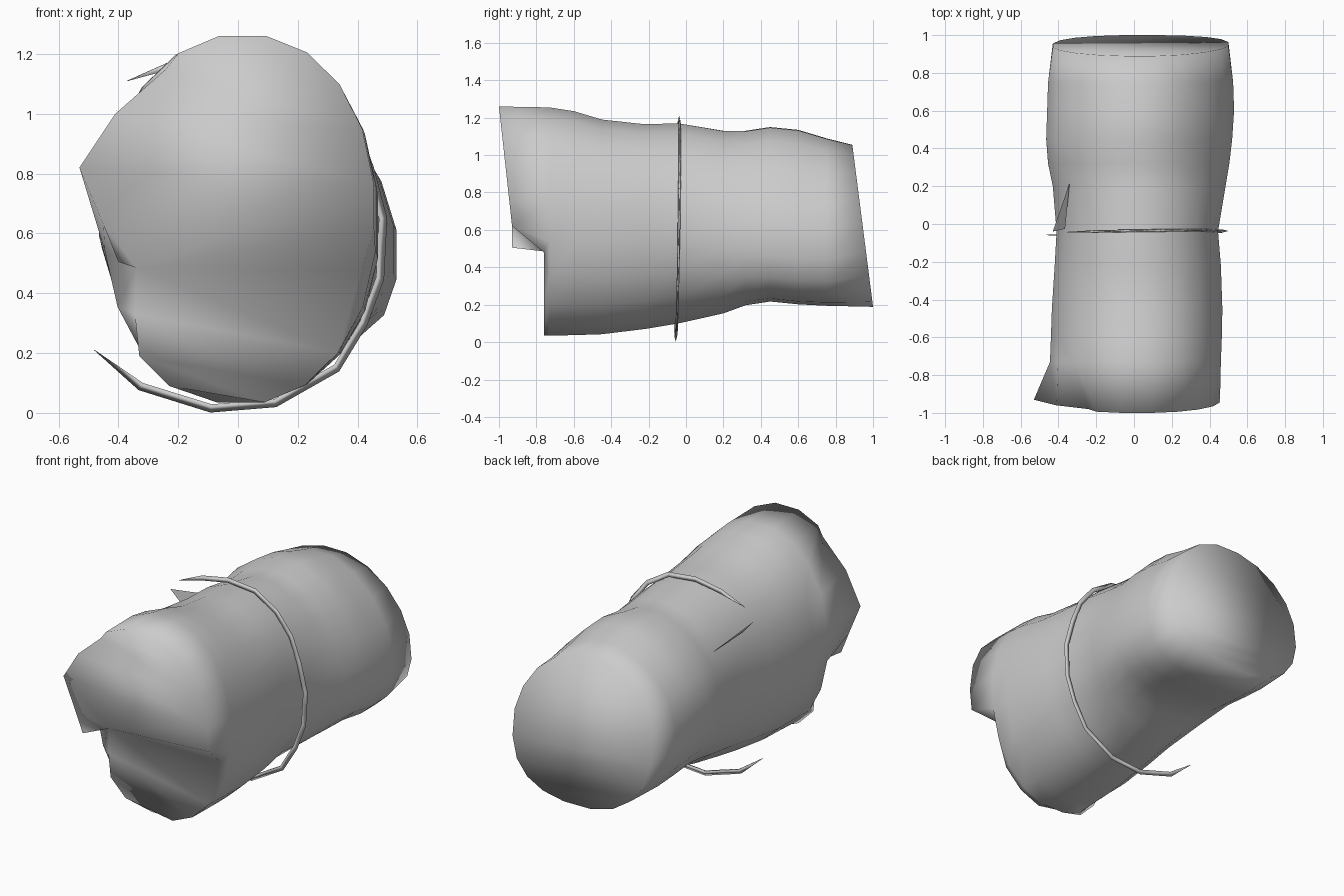
import bpy, bmesh, math

N = 20  # sides of the body


def finish(bm, name):
    bmesh.ops.recalc_face_normals(bm, faces=bm.faces)
    me = bpy.data.meshes.new(name)
    bm.to_mesh(me)
    bm.free()
    ob = bpy.data.objects.new(name, me)
    bpy.context.collection.objects.link(ob)
    for p in me.polygons:
        p.use_smooth = True
    return ob


def section(y, xl, xr, zb, zt, e_low, e_left, e_right, sag):
    """Rounded cross-section, starting just above +x; sag lowers the right flank."""
    pts = []
    for i in range(N):
        a = 2 * math.pi * (i + 0.5) / N
        c, s = math.cos(a), math.sin(a)
        e = e_low if s < 0 else (e_right if c > 0 else e_left)
        k = 0.988 ** (2 / e)
        x = math.copysign(abs(c) ** (2 / e), c) * (xr - xl) / 2 / k + (xl + xr) / 2
        z = math.copysign(abs(s) ** (2 / e), s) * (zt - zb) / 2 / k + (zt + zb) / 2
        pts.append([x, y, z - (sag * c * c if c > 0 else 0)])
    return pts


# Body stations: y, left, right, bottom, top, squareness below / upper left / upper right, sag
stations = [
    (-0.76, -0.43, 0.455, 0.035, 1.26, 2.1, 2.1, 2.2, 0),
    (-0.73, -0.445, 0.46, 0.035, 1.255, 2.1, 2.1, 2.2, 0),
    (-0.60, -0.44, 0.465, 0.037, 1.235, 2.1, 2.1, 2.2, 0),
    (-0.45, -0.435, 0.468, 0.042, 1.19, 2.1, 2.1, 2.2, 0),
    (-0.22, -0.42, 0.46, 0.07, 1.165, 2.1, 2.1, 2.15, 0),
    (-0.04, -0.41, 0.445, 0.10, 1.17, 2.1, 2.0, 2.05, 0),
    (0.20, -0.43, 0.485, 0.155, 1.13, 2.15, 1.95, 2.0, 0.06),
    (0.32, -0.455, 0.505, 0.20, 1.13, 2.25, 1.9, 1.95, 0.11),
    (0.45, -0.465, 0.52, 0.22, 1.15, 2.3, 1.9, 1.92, 0.13),
    (0.60, -0.46, 0.53, 0.205, 1.135, 2.35, 1.9, 1.92, 0.13),
    (0.75, -0.455, 0.525, 0.197, 1.09, 2.35, 2.0, 1.95, 0.11),
    (0.95, -0.43, 0.50, 0.19, 1.055, 2.3, 2.1, 2.05, 0.06),
]
rings = [section(*s) for s in stations]

# Front rim: overhanging upper half, recessed lower half, flared left corner
for i, p in enumerate(rings[0]):
    if i in (N - 1, N // 2):
        p[2] = 0.62
    elif i in (N - 2, N // 2 + 1):
        p[2] = 0.48
    if p[2] > 0.55:
        p[1] = -0.93 - 0.07 * (p[2] - 0.62) / 0.64
rings[0][7] = [-0.24, -0.98, 1.15]
rings[0][8] = [-0.41, -0.96, 1.0]
rings[0][9] = [-0.53, -0.93, 0.82]
rings[0][10] = [-0.45, -0.93, 0.63]
rings[0][11] = [-0.34, -0.76, 0.485]
rings[0][12] = [-0.345, -0.76, 0.33]
rings[0][13] = [-0.33, -0.76, 0.19]
rings[0][14] = [-0.23, -0.76, 0.09]

# Back end leans forward towards the top
for p in rings[-1]:
    p[1] = 1.0 - 0.11 * (p[2] - 0.19) / 0.86

bm = bmesh.new()
vs = [[bm.verts.new(p) for p in r] for r in rings]
for a, b in zip(vs, vs[1:]):
    for i in range(N):
        j = (i + 1) % N
        bm.faces.new((a[i], a[j], b[j], b[i]))

# End caps bridged left to right, row by row
for r in (vs[0], vs[-1]):
    rows = [(r[k % N], r[(N // 2 - 1 - k) % N]) for k in range(-N // 4, N // 4)]
    for k, ((r0, l0), (r1, l1)) in enumerate(zip(rows, rows[1:])):
        if r is vs[0] and k in (3, 4):
            continue
        bm.faces.new((r0, r1, l1, l0))
# Front step fans out from the notch corner
f = vs[0]
for b, c in ((f[N - 2], f[N - 1]), (f[N - 1], f[0]), (f[0], f[9]), (f[9], f[10])):
    bm.faces.new((f[11], b, c))
# Small flap hanging under the flared corner
flap = bm.verts.new((-0.40, -0.93, 0.505))
bm.faces.new((f[10], f[11], flap))
finish(bm, "body")

# Thin open hoop round the waist, tapering at both ends
path = [(-0.37, 1.11), (-0.21, 1.167), (-0.04, 1.198), (0.14, 1.18), (0.285, 1.09),
        (0.385, 0.965), (0.44, 0.82), (0.485, 0.65), (0.475, 0.45), (0.42, 0.3),
        (0.33, 0.15), (0.125, 0.033), (-0.09, 0.015), (-0.325, 0.088), (-0.48, 0.21)]
bm = bmesh.new()
prev = None
for k, (x, z) in enumerate(path):
    w = 0.001 if k in (0, len(path) - 1) else 0.014
    d = math.hypot(x, z - 0.6)
    ux, uz = x / d, (z - 0.6) / d
    y = -0.045 + 0.015 * x - 0.015 * (0.6 - z)
    cur = [bm.verts.new((x + ux * a * w, y + b * w, z + uz * a * w))
           for a, b in ((1, 0), (-1, 0.5), (-1, -0.5))]
    if prev:
        for i in range(3):
            j = (i + 1) % 3
            bm.faces.new((prev[i], prev[j], cur[j], cur[i]))
    prev = cur
finish(bm, "waist_hoop")

# Loose flat sliver standing off the left shoulder
bm = bmesh.new()
bm.faces.new([bm.verts.new(p) for p in
              ((-0.34, 0.22, 0.93), (-0.43, -0.04, 1.04), (-0.365, -0.025, 0.96))])
finish(bm, "side_sliver")
